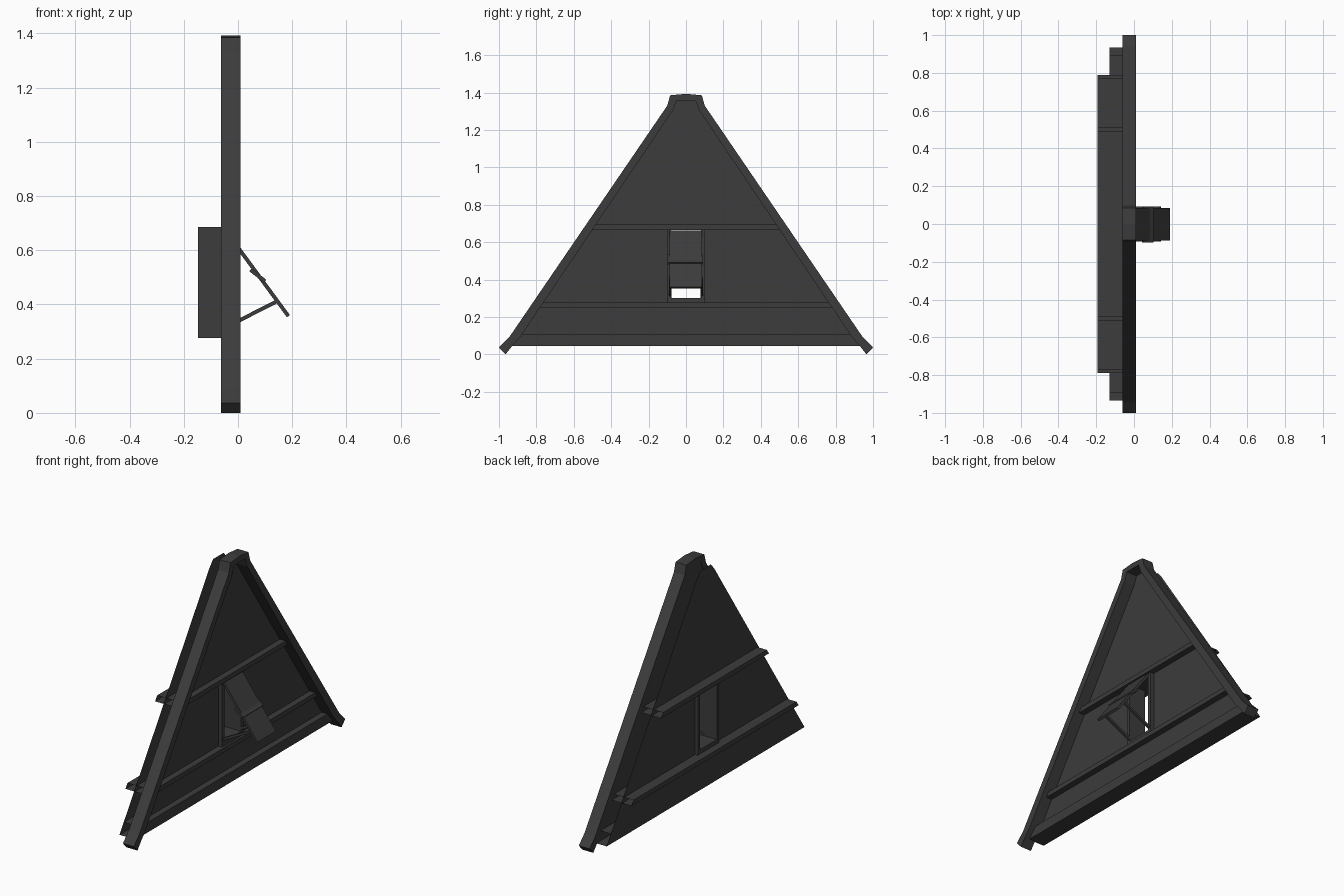
import bpy, bmesh, math
from mathutils import Vector

if "Cube" in bpy.data.objects:
    bpy.data.objects.remove(bpy.data.objects["Cube"])

mat = bpy.data.materials.new("dark_timber")
mat.diffuse_color = (0.045, 0.045, 0.045, 1)
mat.use_nodes = True
mat.node_tree.nodes["Principled BSDF"].inputs["Base Color"].default_value = mat.diffuse_color


def finish(name, bm, normals=True):
    if normals:
        bmesh.ops.recalc_face_normals(bm, faces=bm.faces)
    me = bpy.data.meshes.new(name)
    bm.to_mesh(me)
    bm.free()
    me.materials.append(mat)
    ob = bpy.data.objects.new(name, me)
    bpy.context.collection.objects.link(ob)
    return ob


def box(name, x0, x1, y0, y1, z0, z1, slant=0):
    """Box; with a slant its top is shortened and its ends are left open."""
    bm = bmesh.new()
    bmesh.ops.create_cube(bm, size=1)
    bmesh.ops.recalc_face_normals(bm, faces=bm.faces)
    if slant:
        ends = [f for f in bm.faces if abs(f.normal.y) > 0.9]
        bmesh.ops.delete(bm, geom=ends, context='FACES_ONLY')
    for v in bm.verts:
        y = (y0 + y1) / 2 + v.co.y * (y1 - y0)
        if v.co.z > 0:
            y -= math.copysign(slant, y)
        v.co = ((x0 + x1) / 2 + v.co.x * (x1 - x0), y,
                (z0 + z1) / 2 + v.co.z * (z1 - z0))
    return finish(name, bm, False)


def plank(name, a, b, t, y0, y1):
    """Board running from a to b in the xz plane, t thick, from y0 to y1."""
    a, b = Vector(a), Vector(b)
    d = (b - a).normalized()
    n = Vector((-d.y, d.x)) * t / 2
    pts = [a + n, b + n, b - n, a - n]
    bm = bmesh.new()
    f = bm.faces.new([bm.verts.new((p.x, y0, p.y)) for p in pts])
    g = bmesh.ops.extrude_face_region(bm, geom=[f])['geom']
    bmesh.ops.translate(bm, vec=(0, y1 - y0, 0),
                        verts=[v for v in g if isinstance(v, bmesh.types.BMVert)])
    return finish(name, bm)


# gable frame: two rafters joined under a blunt cap
outer = [(0.965, 0.0), (1.0, 0.037), (0.945, 0.092), (0.1, 1.33), (0.085, 1.385), (0, 1.393)]
inner = [(0.965, 0.0), (0.925, 0.05), (0.885, 0.095), (0.07, 1.305), (0.05, 1.357), (0, 1.357)]
bm = bmesh.new()
for s in (1, -1):
    for i in range(5):
        ring = [outer[i], outer[i + 1], inner[i + 1], inner[i]]
        if i == 0:
            ring = ring[:3]
        bm.faces.new([bm.verts.new((-0.062, s * y, z)) for y, z in ring])
bmesh.ops.remove_doubles(bm, verts=bm.verts, dist=1e-5)
g = bmesh.ops.extrude_face_region(bm, geom=bm.faces[:])['geom']
bmesh.ops.translate(bm, vec=(0.072, 0, 0),
                    verts=[v for v in g if isinstance(v, bmesh.types.BMVert)])
finish("gable_frame", bm)

# front and back wall panels with a window opening
W, Z0, Z1 = 0.085, 0.29, 0.67


def half(z):
    return 0.935 - (z - 0.045) * (0.935 - 0.085) / (1.315 - 0.045)


polys = [
    [(-half(0.045), 0.045), (half(0.045), 0.045), (half(Z0), Z0), (W, Z0), (-W, Z0), (-half(Z0), Z0)],
    [(-half(Z1), Z1), (-W, Z1), (W, Z1), (half(Z1), Z1), (0.085, 1.315), (0.05, 1.357),
     (-0.05, 1.357), (-0.085, 1.315)],
    [(W, Z0), (half(Z0), Z0), (half(Z1), Z1), (W, Z1)],
    [(-half(Z0), Z0), (-W, Z0), (-W, Z1), (-half(Z1), Z1)]]
for name, x in (("front_panel", -0.06), ("back_panel", -0.13)):
    bm = bmesh.new()
    for p in polys:
        bm.faces.new([bm.verts.new((x, y, z)) for y, z in p])
    bmesh.ops.remove_doubles(bm, verts=bm.verts, dist=1e-5)
    finish(name, bm)

# horizontal beams through the wall, open slanted ends
box("base_beam", -0.129, -0.022, -0.935, 0.935, 0.045, 0.105, 0.04)
box("lower_beam", -0.192, -0.022, -0.79, 0.79, 0.248, 0.276, 0.019)
box("upper_beam", -0.192, -0.022, -0.51, 0.51, 0.665, 0.693, 0.019)

# window jambs and sill
for side, s in (("left", -1), ("right", 1)):
    y0, y1 = sorted((s * 0.08, s * 0.1))
    box(side + "_jamb", -0.148, -0.035, y0, y1, 0.276, 0.686)
box("window_sill", -0.148, -0.035, -0.08, 0.08, 0.276, 0.302)

# propped-open shutter with cross batten and two struts
plank("shutter", (-0.035, 0.658), (0.186, 0.357), 0.014, -0.088, 0.085)
plank("shutter_batten", (0.046, 0.528), (0.1, 0.486), 0.014, -0.098, 0.092)
for side, y in (("left", -0.085), ("right", 0.085)):
    plank(side + "_strut", (-0.06, 0.308), (0.14, 0.41), 0.014, y - 0.007, y + 0.007)
